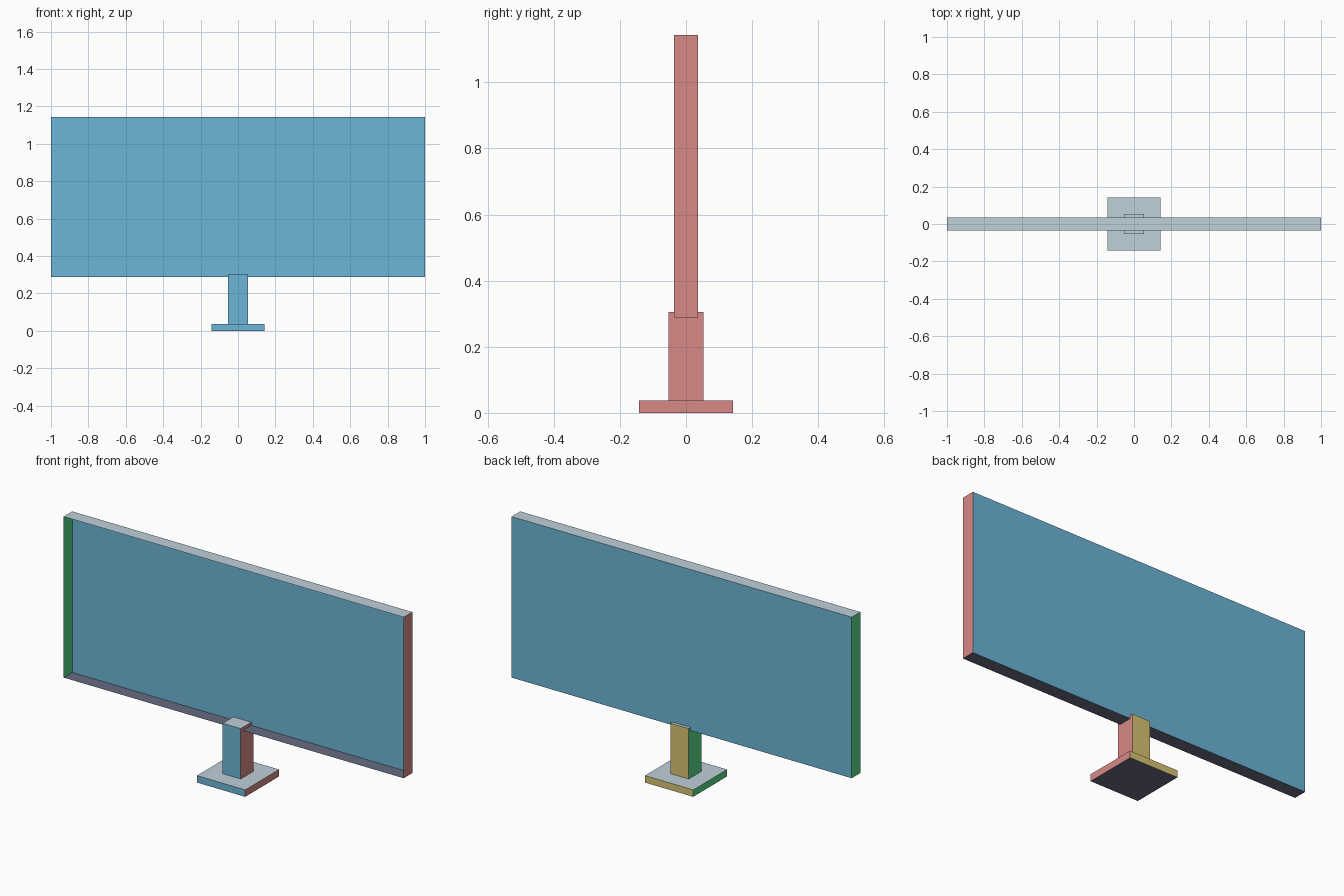
import bpy, bmesh
from mathutils import Vector

if "Cube" in bpy.data.objects:
    bpy.data.objects.remove(bpy.data.objects["Cube"])


def srgb(r, g, b):
    def lin(c):
        c /= 255
        return c / 12.92 if c <= 0.04045 else ((c + 0.055) / 1.055) ** 2.4
    return (lin(r), lin(g), lin(b), 1.0)


# One colour for each facing direction
SIDES = [
    ("front_blue", (0, -1, 0), srgb(108, 181, 215)),
    ("back_yellow", (0, 1, 0), srgb(214, 197, 115)),
    ("right_red", (1, 0, 0), srgb(215, 137, 134)),
    ("left_green", (-1, 0, 0), srgb(89, 217, 136)),
    ("top_grey", (0, 0, 1), srgb(191, 208, 217)),
    ("bottom_slate", (0, 0, -1), srgb(103, 107, 127)),
]
MATERIALS = []
for name, _, colour in SIDES:
    mat = bpy.data.materials.new(name)
    mat.diffuse_color = colour
    mat.use_nodes = True
    mat.node_tree.nodes["Principled BSDF"].inputs["Base Color"].default_value = mat.diffuse_color
    MATERIALS.append(mat)


def box(name, half_x, half_y, z0, z1, open_front=False):
    """Box coloured by face direction; open_front leaves a shallow tray."""
    bm = bmesh.new()
    bmesh.ops.create_cube(bm, size=1)
    for v in bm.verts:
        v.co = Vector((v.co.x * 2 * half_x, v.co.y * 2 * half_y,
                       z0 + (v.co.z + 0.5) * (z1 - z0)))
    bm.normal_update()
    for f in bm.faces:
        f.material_index = max(range(6), key=lambda i: f.normal.dot(Vector(SIDES[i][1])))
    if open_front:
        # drop the front face and turn the back one into the screen surface
        front = [f for f in bm.faces if f.normal.y < -0.5]
        back = [f for f in bm.faces if f.normal.y > 0.5]
        for f in back:
            f.material_index = 0
        bmesh.ops.reverse_faces(bm, faces=back)
        bmesh.ops.delete(bm, geom=front, context='FACES_ONLY')
    mesh = bpy.data.meshes.new(name)
    bm.to_mesh(mesh)
    bm.free()
    for mat in MATERIALS:
        mesh.materials.append(mat)
    obj = bpy.data.objects.new(name, mesh)
    bpy.context.collection.objects.link(obj)
    return obj


# Stand
box("stand_base", 0.142, 0.142, 0.0, 0.037)
box("stand_neck", 0.053, 0.053, 0.037, 0.305)

# Wide screen, a shallow tray open at the front
box("screen", 1.0, 0.036, 0.288, 1.144, open_front=True)
